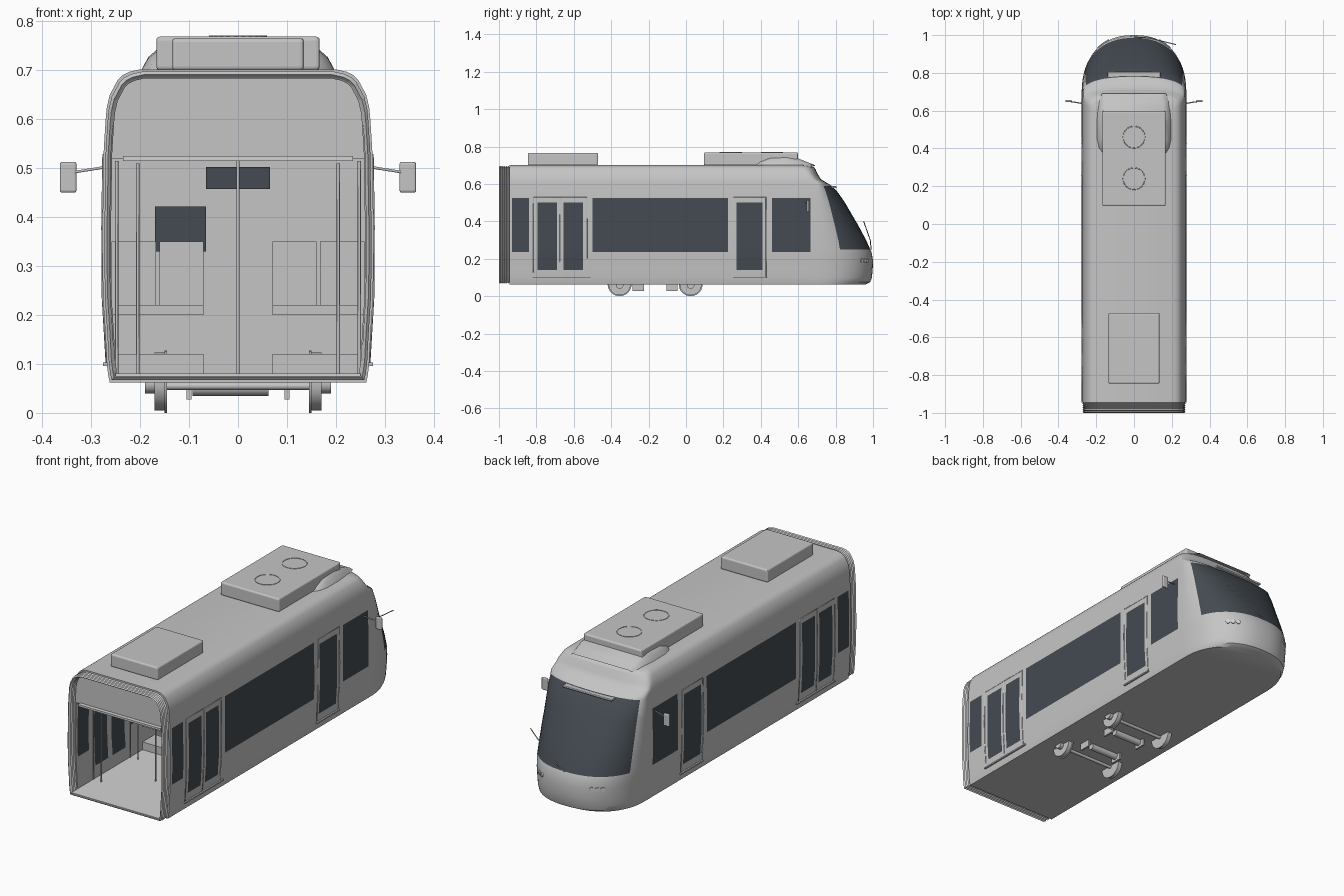
import bpy, bmesh, math
from mathutils import Vector

cube = bpy.data.objects.get("Cube")
if cube:
    bpy.data.objects.remove(cube, do_unlink=True)


def material(name, r, g, b):
    m = bpy.data.materials.new(name)
    m.use_nodes = True
    m.diffuse_color = (r, g, b, 1)
    m.node_tree.nodes["Principled BSDF"].inputs["Base Color"].default_value = (r, g, b, 1)
    return m


GREY = material("body grey", .56, .56, .56)
GLASS = material("dark glass", .058, .07, .084)
LIGHT = material("light floor grey", .65, .65, .65)

# Body levels: height, half width, nose tip y, start of nose curve y
LEVELS = [
    (.062, .262, .96, .7), (.075, .265, .985, .7), (.1, .268, .994, .7),
    (.14, .27, .998, .7), (.19, .273, 1, .7), (.235, .276, .992, .7),
    (.25, .276, .985, .7), (.3, .277, .963, .7), (.38, .277, .92, .7),
    (.5, .275, .85, .7), (.525, .275, .833, .7), (.56, .273, .808, .7),
    (.59, .271, .78, .7), (.605, .27, .755, .69), (.625, .268, .722, .66),
    (.65, .262, .706, .64), (.68, .246, .692, .62), (.69, .236, .685, .61),
    (.697, .222, .67, .6), (.702, .2, .63, .58)]
WINDOWS = [(-.93, -.84), (-.5, .225), (.46, .665)]
DOORS = [(-.795, -.69), (-.655, -.55), (.27, .41)]
REAR, ARC = -.945, 32
STATIONS = [REAR] + sorted(y for pair in WINDOWS + DOORS for y in pair)


def half_width(z):
    for a, b in zip(LEVELS, LEVELS[1:]):
        if z <= b[0]:
            return a[1] + (b[1] - a[1]) * (z - a[0]) / (b[0] - a[0])
    return LEVELS[-1][1]


def is_glass(y, z):
    return (any(a < y < b for a, b in WINDOWS) and .235 < z < .525) or \
           (any(a < y < b for a, b in DOORS) and .14 < z < .5)


def finish(name, bm, mats, smooth=True):
    bmesh.ops.recalc_face_normals(bm, faces=bm.faces)
    me = bpy.data.meshes.new(name)
    bm.to_mesh(me)
    bm.free()
    for m in mats:
        me.materials.append(m)
    ob = bpy.data.objects.new(name, me)
    bpy.context.collection.objects.link(ob)
    if smooth:
        bpy.ops.object.select_all(action='DESELECT')
        ob.select_set(True)
        bpy.context.view_layer.objects.active = ob
        bpy.ops.object.shade_smooth_by_angle(angle=math.radians(35))
    return ob


def loft(bm, rows, closed=False):
    rings = [[bm.verts.new(p) for p in row] for row in rows]
    count = len(rows[0])
    for a, b in zip(rings, rings[1:]):
        for i in range(count if closed else count - 1):
            j = (i + 1) % count
            bm.faces.new((a[i], a[j], b[j], b[i]))
    return rings


def box(name, x, y, z, mat=GREY, bevel=0):
    bm = bmesh.new()
    bmesh.ops.create_cube(bm, size=1)
    for v in bm.verts:
        v.co = [(r[0] + r[1]) / 2 + c * (r[1] - r[0]) for r, c in zip((x, y, z), v.co)]
    ob = finish(name, bm, [mat], False)
    if bevel:
        mod = ob.modifiers.new("soft edges", 'BEVEL')
        mod.width, mod.segments = bevel, 3
    return ob


def tube(name, points, radius, mat=GREY, cyclic=False):
    cu = bpy.data.curves.new(name, 'CURVE')
    cu.dimensions, cu.bevel_depth, cu.bevel_resolution = '3D', radius, 1
    cu.use_fill_caps = True
    sp = cu.splines.new('POLY')
    sp.points.add(len(points) - 1)
    for p, co in zip(sp.points, points):
        p.co = (*co, 1)
    sp.use_cyclic_u = cyclic
    cu.materials.append(mat)
    ob = bpy.data.objects.new(name, cu)
    bpy.context.collection.objects.link(ob)


def cylinder(name, centre, radius, length, axis, mat=GREY, segments=28):
    bm = bmesh.new()
    bmesh.ops.create_cone(bm, cap_ends=True, segments=segments, radius1=radius,
                          radius2=radius, depth=length)
    turn = Vector((0, 0, 1)).rotation_difference(Vector(axis))
    for v in bm.verts:
        v.co = turn @ v.co + Vector(centre)
    return finish(name, bm, [mat])


def nose_point(level, angle):
    z, w, tip, start = level
    power = 2 / (2.3 if z < .6 else 3.2)
    c, s = math.cos(angle), math.sin(angle)
    return (w * math.copysign(abs(c) ** power, c),
            start + (tip - start) * max(s, 0) ** power, z)


def outline(level):
    z, w, tip, start = level
    fit = (start - REAR) / (.7 - REAR)
    side = [REAR + (y - REAR) * fit for y in STATIONS]
    return ([(w, y, z) for y in side]
            + [nose_point(level, math.pi * i / ARC) for i in range(ARC + 1)]
            + [(-w, y, z) for y in reversed(side)])


# Outer shell with windows and windscreen as faces
bm = bmesh.new()
rings = loft(bm, [outline(lv) for lv in LEVELS])
for f in bm.faces:
    c = f.calc_center_median()
    front = c.y > .7 and .25 < c.z < .59
    if front:
        tip = max(v.co.y for v in f.verts)
        first = min(v.index for v in f.verts)
    f.material_index = int(c.y < .68 and is_glass(c.y, c.z))
skip = len(STATIONS)
for a, b in zip(rings, rings[1:]):
    if .245 < a[0].co.z < .58:
        for i in range(skip + 4, skip + ARC - 4):
            for f in set(a[i].link_faces) & set(a[i + 1].link_faces) & set(b[i].link_faces):
                f.material_index = 1
bm.faces.new(rings[-1])
bm.faces.new(rings[0])
finish("body_shell", bm, [GREY, GLASS])

# Inner side walls
for side, label in ((1, "left"), (-1, "right")):
    bm = bmesh.new()
    loft(bm, [[(side * (lv[1] - .015), y, lv[0]) for y in STATIONS]
              for lv in LEVELS[1:11]])
    for f in bm.faces:
        c = f.calc_center_median()
        f.material_index = int(is_glass(c.y, c.z))
    finish(label + "_inner_wall", bm, [GREY, GLASS])

# Rear frame around the open end
profile = [(lv[1], lv[0]) for lv in LEVELS]
full = profile + [(-x, z) for x, z in reversed(profile)]
bm = bmesh.new()
loft(bm, [[(x, REAR, z) for x, z in full],
          [(math.copysign(abs(x) - .015, x), REAR, min(max(z, .08), .52)) for x, z in full]], True)
finish("rear_frame", bm, [GREY], False)
box("header_strip", (-.235, .235), (-.965, REAR), (.515, .525), LIGHT)

# Ribbed gangway
bm = bmesh.new()
rows = []
for i in range(11):
    k = .985 if i % 2 else .966
    rows.append([(x * k, -1 + i * .0055, .38 + (z - .38) * k) for x, z in full])
loft(bm, rows, True)
gangway = finish("gangway_bellows", bm, [GREY], False)
mod = gangway.modifiers.new("thickness", 'SOLIDIFY')
mod.thickness = .008

# Cabin floor, ceiling and cab partition
box("cabin_floor", (-.25, .25), (-.998, .665), (.074, .08), LIGHT)
box("cabin_ceiling", (-.26, .26), (REAR, .665), (.52, .526))
box("cab_partition", (-.262, .262), (.66, .668), (.08, .52))
box("partition_window", (-.065, .065), (.652, .66), (.458, .502), GLASS)
box("cab_screen", (-.17, -.065), (.652, .66), (.33, .422), GLASS)

# Seats, grab poles and wheel boxes
for s in (-1, 1):
    for y in (-.42, -.2, .02, .5):
        box("seat_base", sorted((s * .07, s * .25)), (y, y + .1), (.08, .12))
        box("seat_cushion", sorted((s * .07, s * .25)), (y, y + .1), (.2, .22))
        for x in (.07, .168):
            box("seat_back", sorted((s * x, s * (x + .09))), (y + .09, y + .105), (.2, .35))
    for y in (-.82, -.52, .25, .43):
        tube("door_pole", [(s * .205, y, .08), (s * .205, y, .51)], .0035)
        tube("wall_pole", [(s * .248, y, .08), (s * .248, y, .515)], .0035)
for y in (-.67, .34):
    tube("centre_pole", [(0, y, .08), (0, y, .52)], .0035)

# Door outlines and sills
for s in (-1, 1):
    for a, b in ((-.815, -.673), (-.673, -.53), (.255, .428)):
        up = [.1, .235, .38, .528]
        ring = [(a, z) for z in up] + [(b, z) for z in reversed(up)]
        tube("door_frame", [(s * half_width(z), y, z) for y, z in ring], .0025, GREY, True)
    for a, b in ((-.82, -.51), (.25, .435)):
        box("door_sill", sorted((s * .262, s * .276)), (a, b), (.096, .103))

# Roof units with fans
box("rear_roof_unit", (-.135, .135), (-.845, -.47), (.7, .766), GREY, .008)
box("front_roof_unit", (-.167, .167), (.095, .598), (.7, .769), GREY, .008)
for y in (.24, .46):
    tube("fan_rim", [(.058 * math.cos(t * math.pi / 12), y + .058 * math.sin(t * math.pi / 12), .769)
                     for t in range(24)], .002, GREY, True)

# Fairing around the front roof unit
bm = bmesh.new()
rows = []
for y, w, h in ((.37, .17, .004), (.4, .19, .025), (.45, .2, .04), (.54, .2, .044),
                (.6, .195, .036), (.65, .185, .016), (.69, .17, .0)):
    rows.append([(w, y, .695), (w * .92, y, .7 + h * .6), (w * .82, y, .7 + h),
                 (-w * .82, y, .7 + h), (-w * .92, y, .7 + h * .6), (-w, y, .695)])
rings = loft(bm, rows)
finish("roof_fairing", bm, [GREY])

# Mirrors
for s in (-1, 1):
    tube("mirror_arm", [(s * .272, .638, .502), (s * .335, .648, .492)], .003)
    box("mirror", sorted((s * .33, s * .364)), (.645, .657), (.45, .513), GREY, .005)

# Nose fittings: lamp strip, wiper and headlights
box("lamp_strip", (-.14, .14), (.772, .805), (.578, .588), GREY, .003)
tube("wiper", [(0, .99, .25), (.08, .985, .3), (.22, .95, .4)], .0025)
for i in (9, 10, 11, 21, 22, 23):
    p = nose_point(LEVELS[4], math.pi * i / ARC)
    cylinder("headlight", p, .011, .008, (p[0], .2, 0), LIGHT, 16)

# Wheels, axles and underfloor gear
for y in (-.355, .025):
    for s in (-1, 1):
        cylinder("wheel", (s * .16, y, .064), .059, .022, (1, 0, 0))
        cylinder("wheel_flange", (s * .148, y, .064), .064, .005, (1, 0, 0))
        cylinder("axle_box", (s * .18, y, .06), .02, .02, (1, 0, 0))
    cylinder("axle", (0, y, .055), .008, .3, (1, 0, 0), GREY, 12)
for y in (-.255, -.075):
    cylinder("motor", (-.015, y, .052), .017, .155, (1, 0, 0), GREY, 16)
    for s in (-1, 1):
        box("brake_block", sorted((s * .095, s * .105)), (y - .03, y + .03), (.027, .064))
